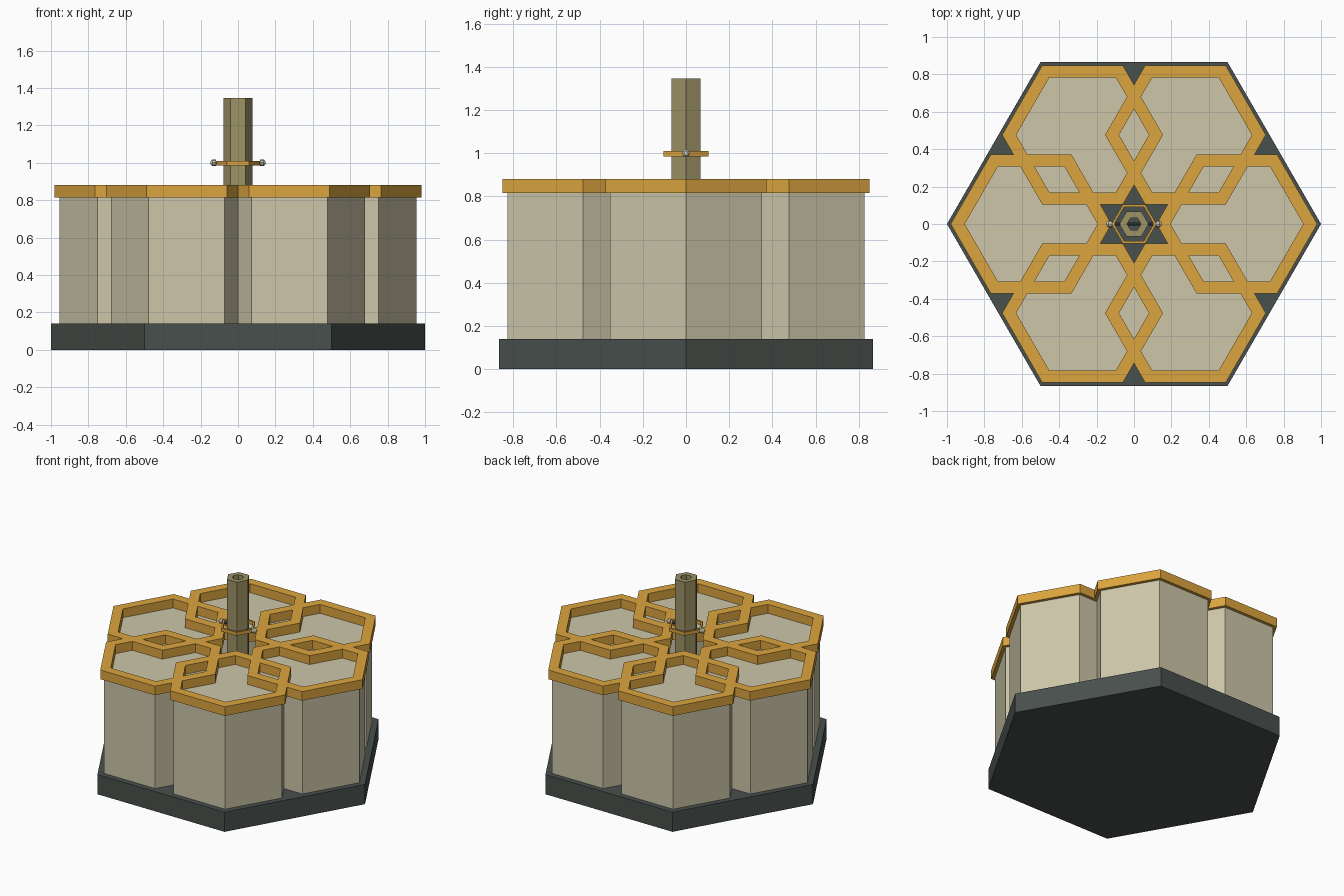
import bpy, bmesh, math
from mathutils import Vector
from mathutils.geometry import delaunay_2d_cdt

if "Cube" in bpy.data.objects:
    bpy.data.objects.remove(bpy.data.objects["Cube"])


def material(name, rgb):
    m = bpy.data.materials.new(name)
    m.diffuse_color = (*rgb, 1)
    m.use_nodes = True
    m.node_tree.nodes["Principled BSDF"].inputs["Base Color"].default_value = m.diffuse_color
    return m


SLATE = material("dark slate", (0.065, 0.080, 0.072))
STONE = material("pale stone", (0.610, 0.565, 0.400))
GOLD = material("gold", (0.716, 0.376, 0.050))
OLIVE = material("olive metal", (0.337, 0.287, 0.133))
STEEL = material("light steel", (0.610, 0.600, 0.500))

CELL_DIST = 0.55
CENTRES = [Vector((CELL_DIST * math.cos(k * math.pi / 3),
                   CELL_DIST * math.sin(k * math.pi / 3))) for k in range(6)]


def hexagon(r, c=Vector((0, 0))):
    return [c + Vector((r * math.cos(k * math.pi / 3), r * math.sin(k * math.pi / 3)))
            for k in range(6)]


def in_hex(p, r, c=Vector((0, 0))):
    x, y = abs(p.x - c.x), abs(p.y - c.y)
    h = r * math.sqrt(3) / 2
    return y < h and x * math.sqrt(3) / 2 + y / 2 < h


def slab(name, loops, keep, z0, z1, mat):
    """Merge overlapping outlines, keep the regions passing the rule, extrude."""
    pts, edges = [], []
    for loop in loops:
        n, s = len(loop), len(pts)
        pts += loop
        edges += [(s + i, s + (i + 1) % n) for i in range(n)]
    verts, _, faces, *_ = delaunay_2d_cdt(pts, edges, [], 0, 1e-5)
    bm = bmesh.new()
    vs = [bm.verts.new((v.x, v.y, z0)) for v in verts]
    for f in faces:
        if keep(sum((verts[i] for i in f), Vector((0, 0))) / len(f)):
            bm.faces.new([vs[i] for i in f])
    ext = bmesh.ops.extrude_face_region(bm, geom=bm.faces[:], use_keep_orig=True)
    for v in ext["geom"]:
        if isinstance(v, bmesh.types.BMVert):
            v.co.z = z1
    bmesh.ops.delete(bm, geom=[v for v in bm.verts if not v.link_faces], context='VERTS')
    bmesh.ops.recalc_face_normals(bm, faces=bm.faces[:])
    return finish(name, bm, mat)


def finish(name, bm, mat):
    me = bpy.data.meshes.new(name)
    bm.to_mesh(me)
    bm.free()
    ob = bpy.data.objects.new(name, me)
    bpy.context.collection.objects.link(ob)
    me.materials.append(mat)
    return ob


def hex_tube(name, r_out, r_in, z0, z1, mat):
    return slab(name, [hexagon(r_out), hexagon(r_in)],
                lambda p: not in_hex(p, r_in), z0, z1, mat)


def x_rod(name, sides, r1, r2, length, x, z, mat):
    bm = bmesh.new()
    bmesh.ops.create_cone(bm, cap_ends=True, segments=sides, radius1=r1, radius2=r2, depth=length)
    ob = finish(name, bm, mat)
    ob.rotation_euler = (0, math.pi / 2, 0)
    ob.location = (x, 0, z)
    return ob


# Hexagonal base plate
slab("base", [hexagon(1.0)], lambda p: True, 0, 0.14, SLATE)

# Six merged hexagonal columns
slab("columns", [hexagon(0.405, c) for c in CENTRES],
     lambda p: any(in_hex(p, 0.405, c) for c in CENTRES), 0.14, 0.817, STONE)

# Interlaced gold rims on top of the columns
slab("rims", [hexagon(r, c) for c in CENTRES for r in (0.43, 0.355)],
     lambda p: any(in_hex(p, 0.43, c) and not in_hex(p, 0.355, c) for c in CENTRES),
     0.815, 0.88, GOLD)

# Hollow central post and its collar
hex_tube("post", 0.078, 0.037, 0.14, 1.347, OLIVE)
hex_tube("collar", 0.12, 0.106, 0.985, 1.01, GOLD)

# Cross pin with a small head on each end
x_rod("pin", 8, 0.009, 0.009, 0.25, 0, 0.998, SLATE)
for side, label in ((-1, "left"), (1, "right")):
    x_rod(label + "_pin_head", 8, 0.018, 0.018, 0.02, side * 0.127, 1.0, STEEL)
    r = (0.018, 0.010) if side > 0 else (0.010, 0.018)
    x_rod(label + "_pin_tip", 8, *r, 0.009, side * 0.1415, 1.0, STEEL)
